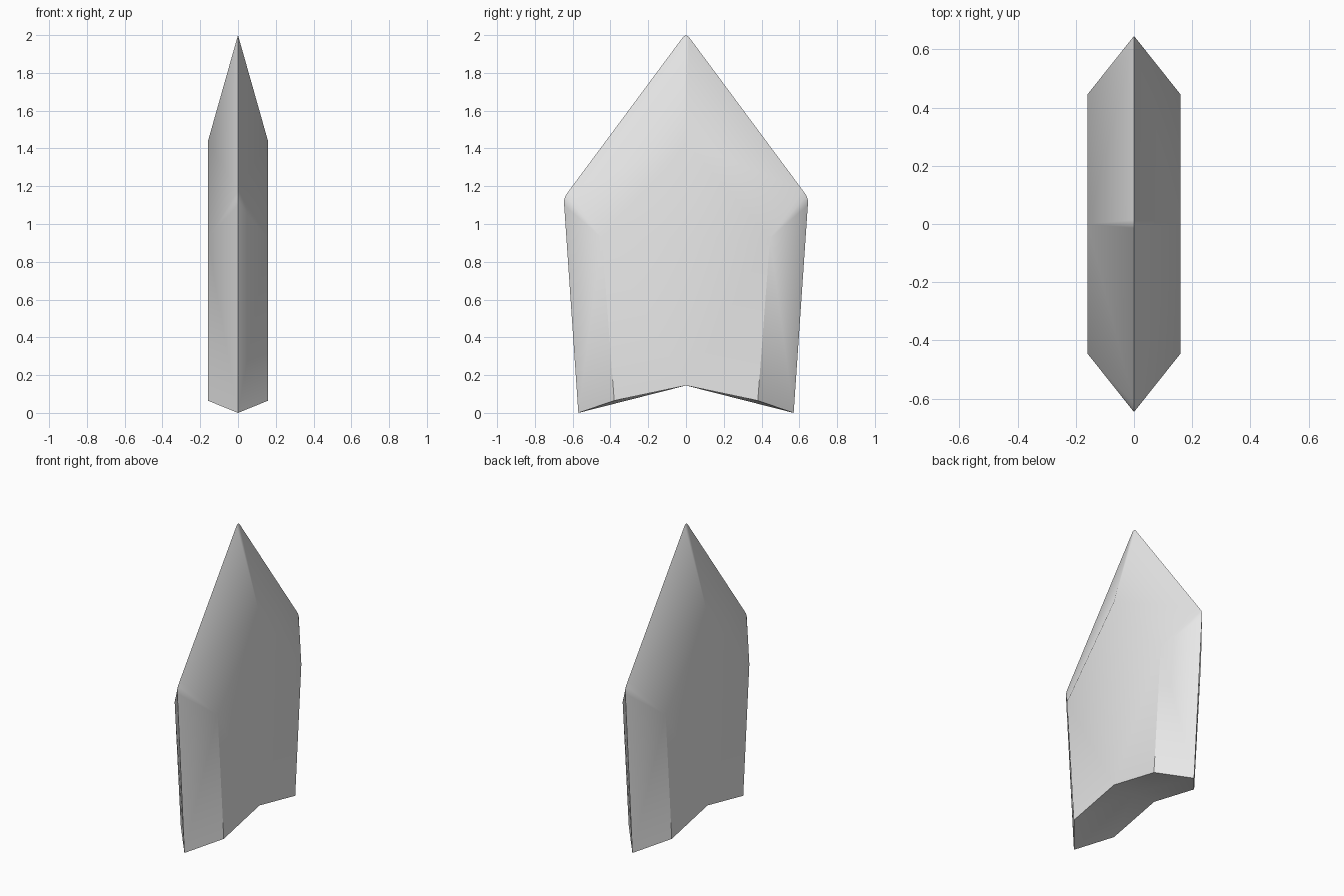
import bpy, bmesh, math

cube = bpy.data.objects.get("Cube")
if cube:
    bpy.data.objects.remove(cube, do_unlink=True)

HALF_DEPTH = 0.16

# Half outlines (y, z), top to bottom: each inner corner owns a fan of rim points
corners = [
    ((0.0, 1.435), [(0.0, 2.0), (0.014, 1.992)]),
    ((0.445, 0.925), [(0.618, 1.178), (0.638, 1.15), (0.646, 1.125), (0.645, 1.1)]),
    ((0.38, 0.065), [(0.57, 0.0)]),
    ((0.0, 0.145), [(0.0, 0.145)]),
]

bm = bmesh.new()
cache = {}


def vert(x, y, z):
    key = (round(x, 4), round(y, 4), round(z, 4))
    if key not in cache:
        cache[key] = bm.verts.new(key)
    return cache[key]


for sx in (-1, 1):
    # Flat centre face
    right = [(y, z) for (y, z), _ in corners]
    loop = right + [(-y, z) for y, z in reversed(right[1:-1])]
    bm.faces.new([vert(sx * HALF_DEPTH, y, z) for y, z in loop])

    # Sloping facets between centre face and rim
    for sy in (-1, 1):
        for i, (inner, rim) in enumerate(corners):
            hub = vert(sx * HALF_DEPTH, sy * inner[0], inner[1])
            pts = [vert(0, sy * y, z) for y, z in rim]
            for a, b in zip(pts, pts[1:]):
                bm.faces.new([hub, a, b])
            if i + 1 < len(corners):
                (ny, nz), next_rim = corners[i + 1]
                start = vert(0, sy * next_rim[0][0], next_rim[0][1])
                bm.faces.new([hub, pts[-1], start,
                              vert(sx * HALF_DEPTH, sy * ny, nz)])

bmesh.ops.recalc_face_normals(bm, faces=bm.faces)
mesh = bpy.data.meshes.new("crystal_shard")
bm.to_mesh(mesh)
bm.free()

shard = bpy.data.objects.new("crystal_shard", mesh)
bpy.context.collection.objects.link(shard)

# Plain grey material
grey = bpy.data.materials.new("light_grey")
grey.use_nodes = True
colour = (0.8, 0.8, 0.8, 1)
grey.diffuse_color = colour
grey.node_tree.nodes["Principled BSDF"].inputs["Base Color"].default_value = colour
mesh.materials.append(grey)

# Soft shallow ridges, crisp steep ones
bpy.context.view_layer.objects.active = shard
shard.select_set(True)
bpy.ops.object.shade_smooth_by_angle(angle=math.radians(30))
weighted = shard.modifiers.new("weighted_normals", 'WEIGHTED_NORMAL')
weighted.keep_sharp = True
